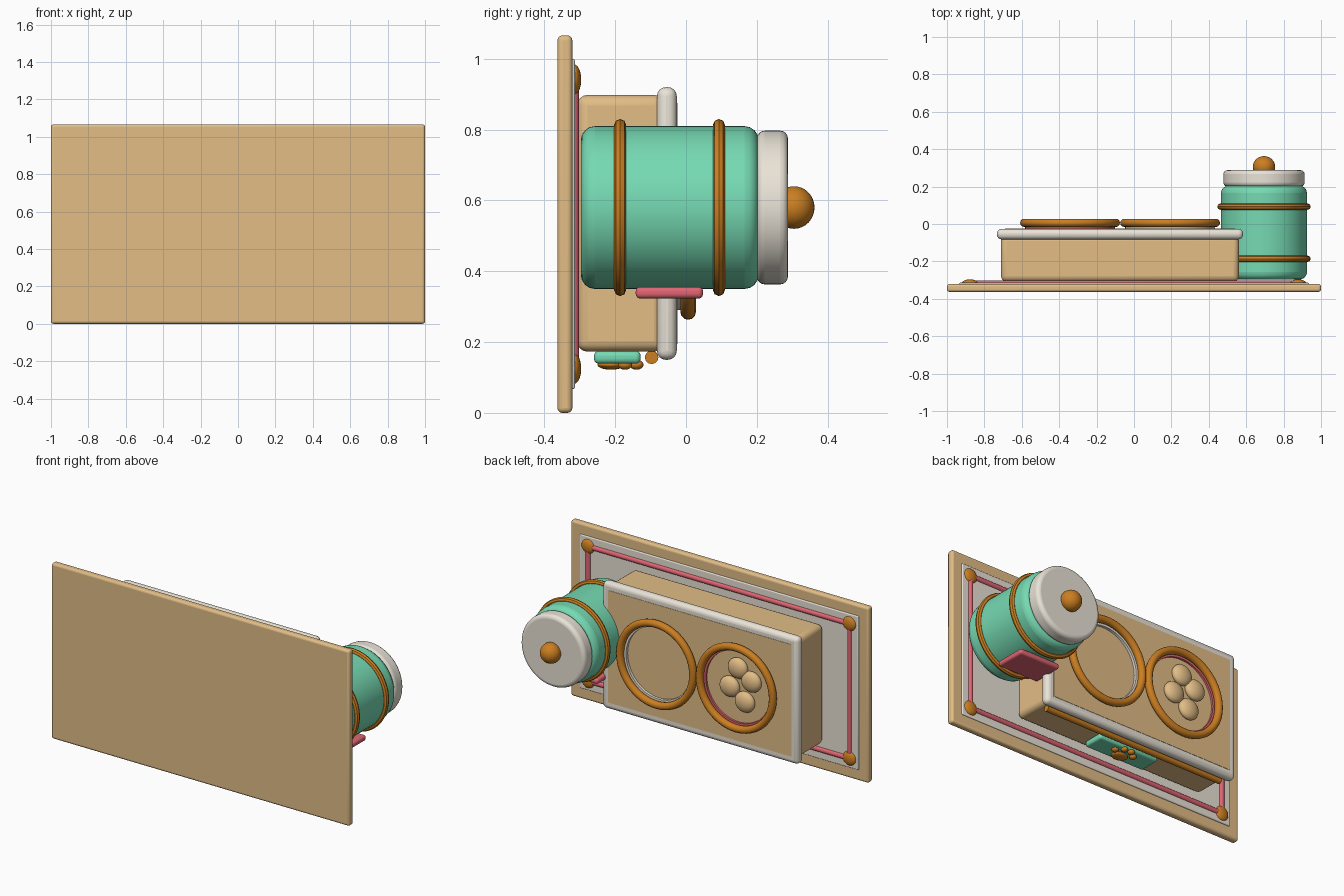
import bpy, math
from mathutils import Matrix

if "Cube" in bpy.data.objects:
    bpy.data.objects.remove(bpy.data.objects["Cube"])


def material(name, rgb):
    m = bpy.data.materials.new(name)
    m.diffuse_color = (*rgb, 1)
    m.use_nodes = True
    m.node_tree.nodes["Principled BSDF"].inputs["Base Color"].default_value = m.diffuse_color
    return m


TAN = material("tan", (0.76, 0.51, 0.24))
CREAM = material("cream", (0.82, 0.77, 0.68))
MINT = material("mint", (0.18, 0.70, 0.45))
GOLD = material("gold", (0.60, 0.21, 0.015))
PINK = material("pink", (0.75, 0.13, 0.17))
ALONG_Y = (-math.pi / 2, 0, 0)
ALONG_X = (0, math.pi / 2, 0)


def finish(name, mat, bevel=0, segments=4):
    o = bpy.context.object
    o.name = name
    o.data.materials.append(mat)
    bpy.ops.object.transform_apply(location=False, rotation=True, scale=True)
    if bevel:
        b = o.modifiers.new("bevel", "BEVEL")
        b.width, b.segments, b.limit_method = bevel, segments, "ANGLE"
    bpy.ops.object.shade_smooth_by_angle(angle=math.radians(40))
    return o


def box(name, x, y, z, mat, bevel=0):
    mid = [(a + b) / 2 for a, b in (x, y, z)]
    bpy.ops.mesh.primitive_cube_add(size=1, location=mid)
    bpy.context.object.scale = [b - a for a, b in (x, y, z)]
    return finish(name, mat, bevel)


def cylinder(name, loc, r, length, mat, rot=ALONG_Y, bevel=0, verts=64):
    bpy.ops.mesh.primitive_cylinder_add(vertices=verts, radius=r, depth=length,
                                        location=loc, rotation=rot)
    return finish(name, mat, bevel)


def ball(name, loc, radii, mat):
    bpy.ops.mesh.primitive_uv_sphere_add(segments=32, ring_count=16, radius=1, location=loc)
    bpy.context.object.scale = radii
    return finish(name, mat)


def ring(name, loc, major, minor, mat, minor_segments=12):
    bpy.ops.mesh.primitive_torus_add(major_radius=major, minor_radius=minor, location=loc,
                                     rotation=ALONG_Y, major_segments=64,
                                     minor_segments=minor_segments)
    return finish(name, mat)


def tube(name, loc, r_out, r_in, y0, y1, mat):
    # Open bowl wall with a square section, swept around the y axis
    n, verts, faces = 64, [], []
    for i in range(n):
        a = 2 * math.pi * i / n
        for r, y in ((r_out, y0), (r_out, y1), (r_in, y1), (r_in, y0)):
            verts.append((r * math.cos(a), y, r * math.sin(a)))
        for k in range(4):
            j, l = (i + 1) % n, (k + 1) % 4
            faces.append((4 * i + k, 4 * i + l, 4 * j + l, 4 * j + k))
    me = bpy.data.meshes.new(name)
    me.from_pydata(verts, [], faces)
    o = bpy.data.objects.new(name, me)
    bpy.context.collection.objects.link(o)
    o.location = loc
    bpy.ops.object.select_all(action="DESELECT")
    o.select_set(True)
    bpy.context.view_layer.objects.active = o
    return finish(name, mat)


# Mat with inset panel, pink border and corner studs
MZ = 0.533
box("mat", (-1, 1), (-0.363, -0.321), (0, 1.066), TAN, 0.014)
box("mat_panel", (-0.935, 0.935), (-0.335, -0.314), (0.067, 1.0), CREAM, 0.006)
for s in (-1, 1):
    cylinder("border_long", (0, -0.318, MZ + s * 0.408), 0.016, 1.754, PINK, ALONG_X, verts=16)
    cylinder("border_short", (s * 0.877, -0.318, MZ), 0.016, 0.816, PINK, (0, 0, 0), verts=16)
    for t in (-1, 1):
        ball("corner_stud", (s * 0.877, -0.316, MZ + t * 0.408), (0.043, 0.02, 0.043), GOLD)

# Feeder stand and its top board
box("stand", (-0.711, 0.561), (-0.308, -0.06), (0.173, 0.898), TAN, 0.03)
box("top_board", (-0.733, 0.583), (-0.082, -0.026), (0.15, 0.92), CREAM, 0.025)
box("top_inlay", (-0.69, 0.54), (-0.05, -0.024), (0.195, 0.875), TAN)
cylinder("front_trim", (-0.075, -0.097, 0.157), 0.019, 1.21, GOLD, ALONG_X, verts=16)

# Front plaque with paw
box("plaque", (-0.275, 0.125), (-0.26, -0.128), (0.139, 0.175), MINT, 0.014)
ball("paw_pad", (-0.075, -0.212, 0.136), (0.05, 0.038, 0.014), GOLD)
for dx, y in ((-0.062, -0.172), (-0.023, -0.14), (0.023, -0.14), (0.062, -0.172)):
    ball("paw_toe", (-0.075 + dx, y, 0.136), (0.019, 0.02, 0.014), GOLD)

# Bowls
BZ = 0.53
for name, x, mat in (("food", -0.342, PINK), ("water", 0.193, CREAM)):
    tube(name + "_bowl", (x, 0, BZ), 0.24, 0.215, -0.07, -0.008, mat)
    ring(name + "_bowl_rim", (x, 0.006, BZ), 0.245, 0.022, GOLD)
cylinder("food_fill", (-0.342, -0.03, BZ), 0.216, 0.02, TAN)
for dx, dz in ((0.0, 0.115), (-0.09, 0.055), (0.055, -0.01), (-0.047, -0.078)):
    ball("kibble", (-0.342 + dx, -0.01, BZ + dz), (0.064, 0.035, 0.062), TAN)

# Storage jar
JX, JZ = 0.695, 0.58
cylinder("jar_body", (JX, -0.046, JZ), 0.23, 0.502, MINT, bevel=0.04)
cylinder("jar_lid", (JX, 0.244, JZ), 0.217, 0.088, CREAM, bevel=0.022)
ball("lid_knob", (JX, 0.305, JZ), (0.06, 0.058, 0.06), GOLD)
for y in (-0.186, 0.093):
    ring("jar_band", (JX, y, JZ), 0.233, 0.017, GOLD, 8)
box("jar_label", (JX - 0.135, JX + 0.135), (-0.142, 0.048), (0.323, 0.356), PINK, 0.013)
